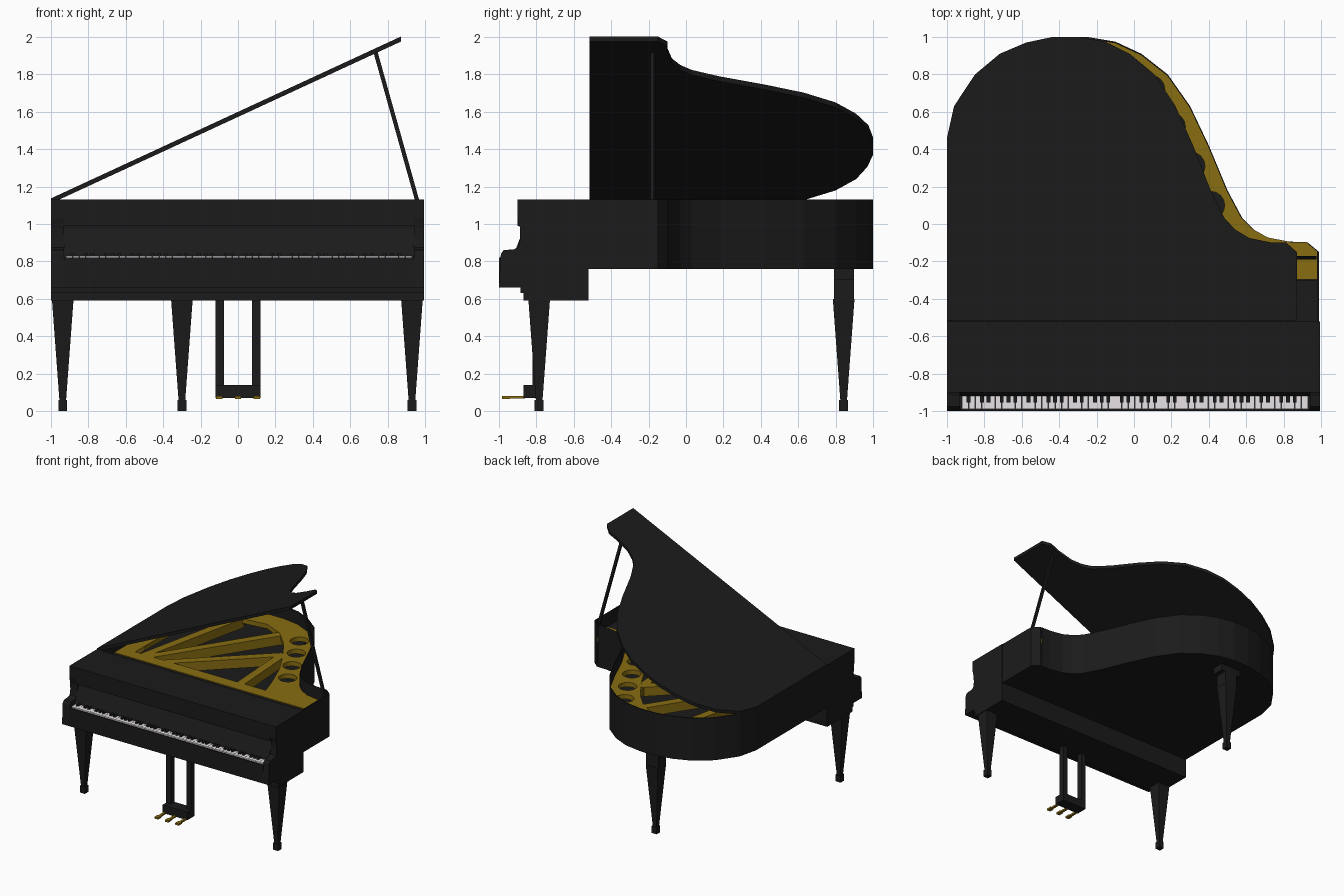
import bpy, bmesh, math
from mathutils import Vector

if "Cube" in bpy.data.objects:
    bpy.data.objects.remove(bpy.data.objects["Cube"])


def mat(name, rgb):
    m = bpy.data.materials.new(name)
    m.diffuse_color = (*rgb, 1)
    m.use_nodes = True
    m.node_tree.nodes["Principled BSDF"].inputs["Base Color"].default_value = m.diffuse_color
    return m


BLACK = mat("black_lacquer", (0.011, 0.011, 0.011))
GOLD = mat("gold", (0.25, 0.155, 0.006))
WHITE = mat("ivory", (0.80, 0.76, 0.80))


def finish(name, bm, m):
    bmesh.ops.recalc_face_normals(bm, faces=bm.faces[:])
    me = bpy.data.meshes.new(name)
    bm.to_mesh(me)
    bm.free()
    me.materials.append(m)
    ob = bpy.data.objects.new(name, me)
    bpy.context.collection.objects.link(ob)
    return ob


def add_prism(bm, pts, vec):
    f = bm.faces.new([bm.verts.new(p) for p in pts])
    ext = bmesh.ops.extrude_face_region(bm, geom=[f], use_keep_orig=True)
    bmesh.ops.translate(bm, verts=[v for v in ext["geom"] if isinstance(v, bmesh.types.BMVert)], vec=vec)


def prism(name, pts, vec, m=BLACK):
    bm = bmesh.new()
    add_prism(bm, pts, vec)
    return finish(name, bm, m)


def boxes(name, spans, m=BLACK):
    bm = bmesh.new()
    for x0, x1, y0, y1, z0, z1 in spans:
        add_prism(bm, [(x0, y0, z0), (x1, y0, z0), (x1, y1, z0), (x0, y1, z0)], (0, 0, z1 - z0))
    return finish(name, bm, m)


def bar(name, a, b, w, h, m=BLACK):
    # straight bar from a to b, width across y/x plane, height along the other side
    a, b = Vector(a), Vector(b)
    d = (b - a).normalized()
    up = Vector((0, 1, 0)) if abs(d.z) > 0.5 else Vector((0, 0, 1))
    s, t = d.cross(up).normalized() * w / 2, up * h / 2
    return prism(name, [a + s + t, a - s + t, a - s - t, a + s - t], b - a, m)


# Curved plan outline, right front round the tail to left front
CURVE = [(.99, -.15), (.93, -.1), (.84, -.098), (.72, -.075), (.64, -.03), (.58, .03), (.5, .18),
         (.4, .42), (.3, .63), (.18, .8), (.04, .91), (-.1, .975), (-.25, 1), (-.4, 1),
         (-.55, .97), (-.7, .91), (-.84, .8), (-.96, .63), (-1, .46)]


def outline(y):
    return [(.99, y)] + CURVE + [(-1, y)]


# Case floor and thin curved rim
prism("case_floor", [(x, y, .76) for x, y in outline(-.52)], (0, 0, .14))
bm = bmesh.new()
low = [bm.verts.new((x, y, .8)) for x, y in outline(-.52)]
high = [bm.verts.new((v.co.x, v.co.y, 1.13)) for v in low]
inner = [[bm.verts.new((v.co.x * .988, .2 + (v.co.y - .2) * .988, v.co.z)) for v in row] for row in (low, high)]
for i in range(len(low) - 1):
    j = i + 1
    bm.faces.new((low[i], low[j], high[j], high[i]))
    bm.faces.new((high[i], high[j], inner[1][j], inner[1][i]))
    bm.faces.new((inner[1][i], inner[1][j], inner[0][j], inner[0][i]))
finish("case_rim", bm, BLACK)
boxes("tuning_deck", [(-.98, .98, -.53, -.3, .9, 1.015)])

# Front body with key recess, and the cheeks at both ends
FOOT = [(-1, .66), (-.885, .66), (-.885, .63), (-.87, .63), (-.87, .59), (-.52, .59), (-.52, 1.13)]
MIDDLE = FOOT + [(-.9, 1.13), (-.9, .99), (-.87, .99), (-.87, .97), (-.92, .84),
                 (-.92, .8), (-.99, .8), (-.99, .82), (-1, .82)]
CHEEK = FOOT + [(-.9, 1.13), (-.9, 1.03), (-.888, .98), (-.886, .92), (-.895, .875),
                (-.92, .865), (-.975, .86), (-.99, .84)]
for name, prof, x0, x1 in (("front_body", MIDDLE, -.93, .94), ("left_cheek", CHEEK, -1, -.93),
                           ("right_cheek", CHEEK, .94, .995)):
    prism(name, [(x0, y, z) for y, z in prof], (x1 - x0, 0, 0))

# Keyboard: 52 white keys, 36 black keys
X0, KW = -.92, 1.85 / 52
boxes("white_keys", [(X0 + i * KW + .001, X0 + (i + 1) * KW - .001, -.988, -.918, .8, .83) for i in range(52)], WHITE)
boxes("black_keys", [(X0 + i * KW - .01, X0 + i * KW + .01, -.955, -.918, .81, .842)
                     for i in range(1, 52) if (i - 1) % 7 not in (1, 4)])

# Gold plate with a large opening and four round holes
OPENING = [(.4, -.19), (.35, -.03), (.26, .2), (.14, .42), (.02, .6), (-.12, .75), (-.3, .83),
           (-.55, .8), (-.74, .68), (-.85, .46), (-.86, -.19)]
loops = [[(x * .994, .2 + (y - .2) * .994) for x, y in outline(-.3)], OPENING]
for cx, cy in ((.09, .72), (.2, .52), (.305, .31), (.41, .1)):
    loops.append([(cx + .075 * math.cos(k * math.tau / 16), cy + .075 * math.sin(k * math.tau / 16)) for k in range(16)])
cu = bpy.data.curves.new("plate", 'CURVE')
cu.dimensions, cu.fill_mode, cu.extrude = '2D', 'BOTH', .02
for pts in loops:
    s = cu.splines.new('POLY')
    s.points.add(len(pts) - 1)
    for p, (x, y) in zip(s.points, pts):
        p.co = (x, y, 0, 1)
    s.use_cyclic_u = True
cu.materials.append(GOLD)
plate = bpy.data.objects.new("plate", cu)
plate.location.z = 1.0
bpy.context.collection.objects.link(plate)
bpy.context.view_layer.objects.active = plate
plate.select_set(True)
bpy.ops.object.convert(target='MESH')

# Plate struts
for i, (a, b) in enumerate((((-.78, -.22), (-.55, .83)), ((-.75, -.22), (-.1, .77)),
                            ((-.58, -.22), (.12, .44)), ((.16, -.22), (.12, .46)))):
    bar(f"plate_strut_{i + 1}", (*a, .977), (*b, .977), .07, .08, GOLD)

# Raised lid, hinged on the left, and its prop
lid = [((x + 1) * .94 - 1, y) for x, y in outline(-.515)]
prism("lid", [(x, y, 1.11 + (x + 1) * .4625) for x, y in lid], (-.0, 0, .027))
bar("lid_prop", (.965, -.18, 1.02 + .08), (.735, -.18, 1.92), .022, .02)


# Tapered square legs with small feet
def leg(name, x, y):
    bm = bmesh.new()
    rings = []
    for h, z in ((.024, 0), (.024, .06), (.018, .06), (.058, .6)):
        rings.append([bm.verts.new((x + sx * h, y + sy * h, z)) for sx, sy in ((-1, -1), (1, -1), (1, 1), (-1, 1))])
    for a, b in zip(rings, rings[1:]):
        for k in range(4):
            bm.faces.new((a[k], a[(k + 1) % 4], b[(k + 1) % 4], b[k]))
    bm.faces.new(rings[0])
    bm.faces.new(rings[-1])
    finish(name, bm, BLACK)


leg("front_left_leg", -.937, -.785)
leg("front_right_leg", .93, -.785)
leg("rear_leg", -.3, .843)
boxes("rear_leg_block", [(-.36, -.24, .79, .897, .59, .71), (-.4, -.2, .79, .897, .7, .765)])

# Pedal frame and pedals
boxes("pedal_frame", [(-.12, -.075, -.82, -.77, .1, .6), (.075, .12, -.82, -.77, .1, .6),
                      (-.12, .12, -.87, -.77, .07, .14)])
boxes("pedals", [s for x in (-.1, 0, .1) for s in
                 ((x - .01, x + .01, -.95, -.86, .066, .08), (x - .017, x + .017, -.985, -.94, .065, .081))], GOLD)
